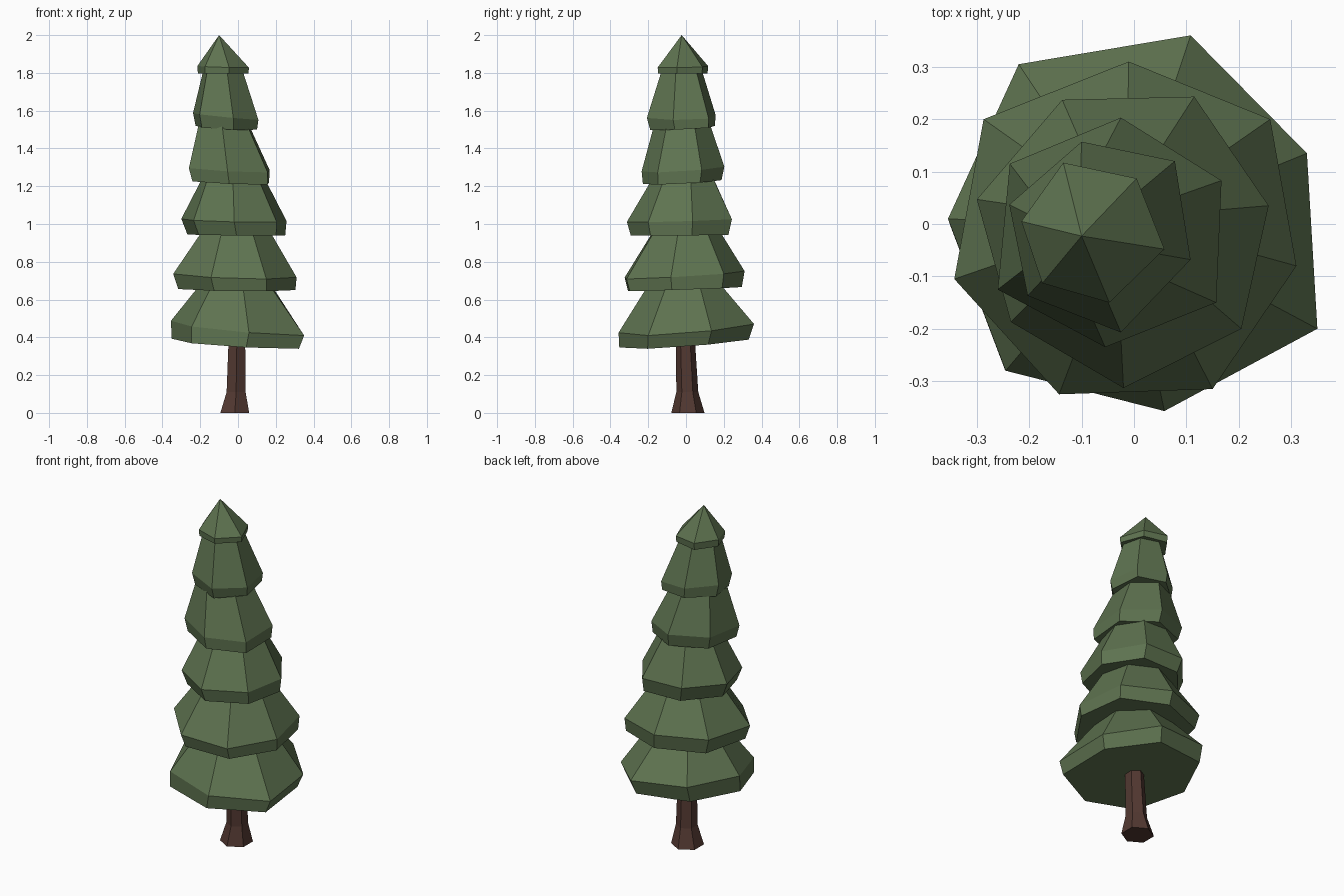
import bpy
import math

if "Cube" in bpy.data.objects:
    bpy.data.objects.remove(bpy.data.objects["Cube"])


def make_material(name, rgb):
    mat = bpy.data.materials.new(name)
    mat.diffuse_color = (*rgb, 1)
    mat.use_nodes = True
    mat.node_tree.nodes["Principled BSDF"].inputs["Base Color"].default_value = mat.diffuse_color
    return mat


green = make_material("needle green", (0.112, 0.171, 0.080))
brown = make_material("bark brown", (0.085, 0.040, 0.031))


def loft(name, rings, mat, apex=None):
    """Join rings of points (bottom to top) into a closed flat-faced solid."""
    n = len(rings[0])
    verts = [p for ring in rings for p in ring]
    faces = [tuple(reversed(range(n)))]
    for r in range(len(rings) - 1):
        for i in range(n):
            a, b = r * n + i, r * n + (i + 1) % n
            faces.append((a, b, b + n, a + n))
    last = (len(rings) - 1) * n
    if apex:
        verts.append(apex)
        faces += [(last + i, last + (i + 1) % n, len(verts) - 1) for i in range(n)]
    else:
        faces.append(tuple(range(last, last + n)))
    mesh = bpy.data.meshes.new(name)
    mesh.from_pydata(verts, [], faces)
    mesh.materials.append(mat)
    obj = bpy.data.objects.new(name, mesh)
    bpy.context.collection.objects.link(obj)
    return obj


def tier(name, rim, rim_plane, low_plane, low_scale, low_shift, top=None, apex=None):
    """Foliage skirt: tilted rim outline, tucked lower edge, narrow top.
    A plane is (height at origin, slope in x, slope in y); top is (x, y, radius, z)."""
    n = len(rim)
    cx = sum(p[0] for p in rim) / n
    cy = sum(p[1] for p in rim) / n

    def height(plane, x, y):
        return plane[0] + plane[1] * x + plane[2] * y

    low_ring, rim_ring, top_ring = [], [], []
    for x, y in rim:
        rim_ring.append((x, y, height(rim_plane, x, y)))
        lx = cx + (x - cx) * low_scale + low_shift[0]
        ly = cy + (y - cy) * low_scale + low_shift[1]
        low_ring.append((lx, ly, height(low_plane, lx, ly)))
        if top:
            a = math.atan2(y - cy, x - cx)
            top_ring.append((top[0] + top[2] * math.cos(a),
                             top[1] + top[2] * math.sin(a), top[3]))
    rings = [low_ring, rim_ring] + ([top_ring] if top else [])
    return loft(name, rings, green, apex)


# Trunk: hexagonal with a flared foot
def hexagon(cx, cy, radius, z):
    return [(cx + radius * math.cos(math.radians(30 + 60 * i)),
             cy + radius * math.sin(math.radians(30 + 60 * i)), z) for i in range(6)]


loft("trunk", [hexagon(-0.017, 0.01, 0.088, 0.0), hexagon(-0.01, 0.007, 0.058, 0.11),
               hexagon(-0.005, -0.006, 0.049, 0.45)], brown)

# Foliage tiers, lowest first
tier("foliage_tier_1",
     [(0.108, 0.36), (-0.22, 0.305), (-0.355, 0.01), (-0.245, -0.28),
      (0.058, -0.357), (0.35, -0.20), (0.33, 0.135)],
     (0.455, -0.09, 0.07), (0.372, -0.06, 0.065), 0.955, (-0.012, -0.012),
     top=(-0.005, -0.005, 0.195, 0.68))
tier("foliage_tier_2",
     [(0.26, 0.20), (-0.01, 0.31), (-0.287, 0.20), (-0.343, -0.105),
      (-0.143, -0.325), (0.15, -0.315), (0.31, -0.08)],
     (0.732, -0.03, 0.06), (0.656, -0.01, 0.035), 0.95, (0.010, 0.002),
     top=(-0.012, -0.005, 0.185, 0.96))
tier("foliage_tier_3",
     [(-0.137, 0.237), (-0.30, 0.047), (-0.235, -0.187), (-0.02, -0.313),
      (0.205, -0.20), (0.257, 0.035), (0.115, 0.243)],
     (1.02, -0.02, 0.03), (0.942, -0.01, 0.01), 0.93, (0.012, 0.0),
     top=(-0.025, -0.008, 0.170, 1.24))
tier("foliage_tier_4",
     [(-0.025, 0.203), (-0.237, 0.115), (-0.26, -0.125), (-0.055, -0.235),
      (0.157, -0.15), (0.167, 0.083)],
     (1.29, -0.05, 0.06), (1.222, -0.04, 0.05), 0.95, (0.008, -0.004),
     top=(-0.075, -0.02, 0.150, 1.52))
tier("foliage_tier_5",
     [(-0.10, 0.157), (-0.238, 0.037), (-0.203, -0.137), (-0.025, -0.207),
      (0.108, -0.068), (0.078, 0.12)],
     (1.563, -0.10, 0.02), (1.507, -0.05, 0.05), 0.94, (0.003, 0.006),
     top=(-0.080, -0.022, 0.108, 1.815))
tier("foliage_tip",
     [(-0.135, 0.117), (-0.215, 0.005), (-0.175, -0.113), (-0.047, -0.15),
      (0.058, -0.048), (0.005, 0.087)],
     (1.83, -0.03, 0.02), (1.797, 0.0, 0.0), 0.98, (0.0, 0.0),
     apex=(-0.10, -0.023, 2.0))
